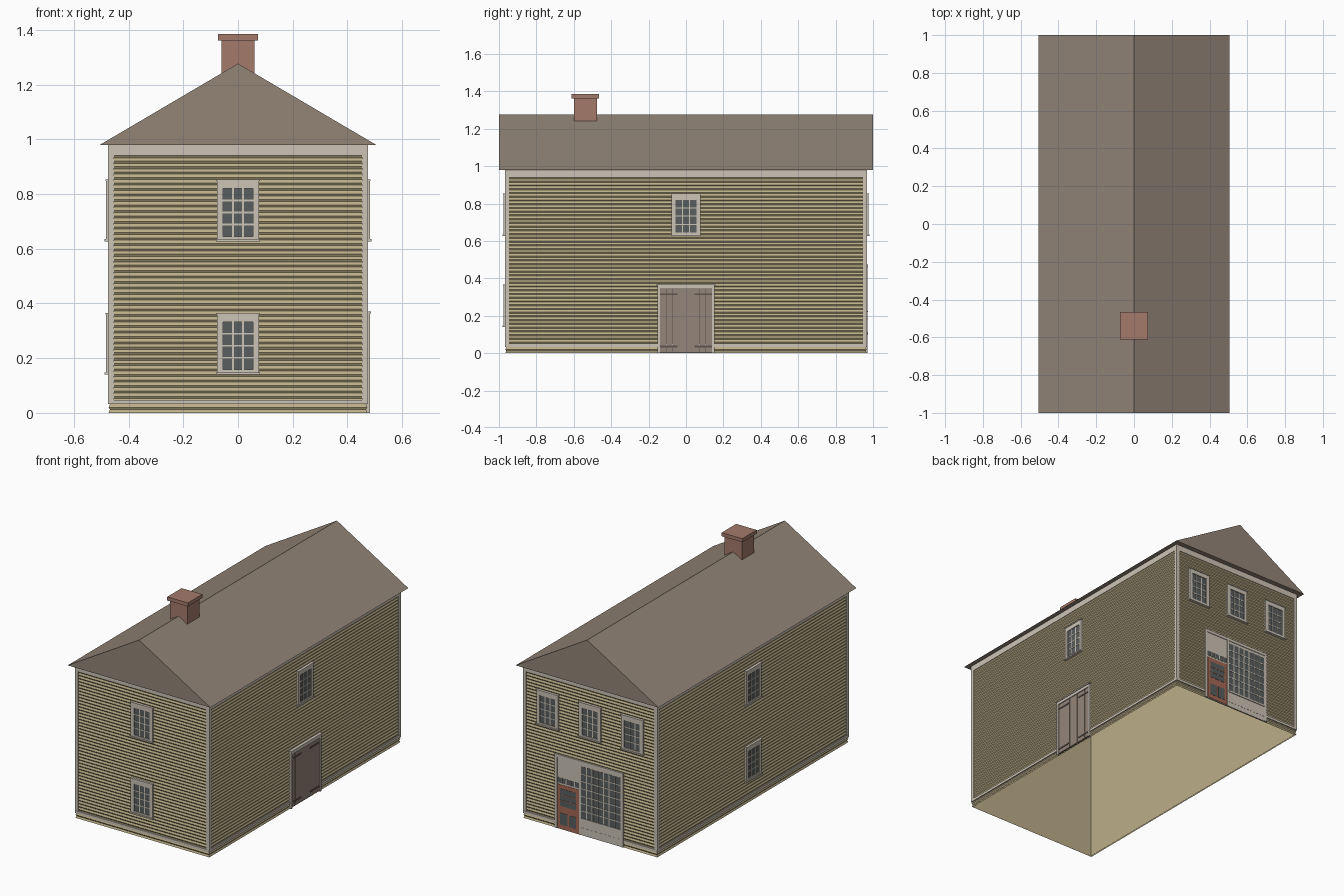
import bpy
import bmesh
from math import radians
from mathutils import Matrix, Vector

cube = bpy.data.objects.get("Cube")
if cube:
    bpy.data.objects.remove(cube, do_unlink=True)


def material(name, *rgb):
    linear = [((c / 255 + 0.055) / 1.055) ** 2.4 for c in rgb] + [1]
    m = bpy.data.materials.new(name)
    m.use_nodes = True
    m.diffuse_color = linear
    m.node_tree.nodes["Principled BSDF"].inputs["Base Color"].default_value = linear
    return m


TAN = material("tan siding", 188, 174, 137)
TRIM = material("pale trim", 204, 196, 182)
ROOF = material("brown shingle", 147, 133, 119)
BRICK = material("brick", 164, 122, 107)
GLASS = material("grey glass", 90, 94, 94)
PLANK = material("weathered plank", 149, 134, 122)
IRON = material("dark iron", 92, 83, 78)
RED = material("red wood", 164, 104, 82)

HALF_X, HALF_Y, EAVE = 0.467, 0.96, 0.98
# Each wall: turn about z, distance from the centre, half width
WALLS = {"front": (0, HALF_Y, HALF_X), "left": (90, HALF_X, HALF_Y),
         "back": (180, HALF_Y, HALF_X), "right": (270, HALF_X, HALF_Y)}


def finish(name, bm, mats):
    bmesh.ops.recalc_face_normals(bm, faces=bm.faces)
    mesh = bpy.data.meshes.new(name)
    bm.to_mesh(mesh)
    bm.free()
    for m in mats:
        mesh.materials.append(m)
    obj = bpy.data.objects.new(name, mesh)
    bpy.context.collection.objects.link(obj)
    return obj


def add_box(bm, lo, hi, index=0):
    lo, hi = Vector(lo), Vector(hi)
    mat = Matrix.Translation((lo + hi) / 2) @ Matrix.Diagonal((*(hi - lo), 1))
    verts = bmesh.ops.create_cube(bm, size=1, matrix=mat)["verts"]
    for f in {f for v in verts for f in v.link_faces}:
        f.material_index = index


def on_wall(name, wall, boxes, across=0, up=0):
    """Boxes as (material, u0, u1, z0, z1, depth0, depth1), set on a wall."""
    angle, dist, _ = WALLS[wall]
    mats = list(dict.fromkeys(b[0] for b in boxes))
    bm = bmesh.new()
    for m, u0, u1, z0, z1, d0, d1 in boxes:
        add_box(bm, (u0 + across, -dist - d1, z0 + up),
                (u1 + across, -dist - d0, z1 + up), mats.index(m))
    bm.transform(Matrix.Rotation(radians(angle), 4, "Z"))
    return finish(name, bm, mats)


def shell(name, rings):
    """Open-ended rectangular walls through rings of (z, offset)."""
    bm = bmesh.new()
    last = None
    for z, off in rings:
        x, y = HALF_X + off, HALF_Y + off
        ring = [bm.verts.new(p) for p in
                ((-x, -y, z), (x, -y, z), (x, y, z), (-x, y, z))]
        if last:
            for i in range(4):
                j = (i + 1) % 4
                bm.faces.new((last[i], last[j], ring[j], ring[i]))
        last = ring
    return finish(name, bm, [TAN])


def glazing(u0, u1, z0, z1, cols, rows, bar=0.006):
    """Glass with a grid of glazing bars."""
    parts = [(GLASS, u0, u1, z0, z1, 0, 0.009)]
    for i in range(1, cols):
        u = u0 + (u1 - u0) * i / cols
        parts.append((TRIM, u - bar / 2, u + bar / 2, z0, z1, 0.008, 0.011))
    for i in range(1, rows):
        z = z0 + (z1 - z0) * i / rows
        parts.append((TRIM, u0, u1, z - bar / 2, z + bar / 2, 0.008, 0.0108))
    return parts


# Clapboards with bevelled undersides, and the plain inner walls
boards = 49
pitch = EAVE / boards
rings = [(0, 0.005)]
for i in range(boards):
    z = i * pitch
    rings += [(z + pitch * 0.6, 0.003), (z + pitch, 0.006)]
rings = [(0, 0.006)]
for i in range(boards):
    z = i * pitch
    rings += [(z + pitch * 0.62, 0.001), (z + pitch, 0.006)]
shell("clapboard_walls", rings)
shell("inner_walls", [(0, -0.002), (EAVE, -0.002)])

# Corner boards, frieze and water table on every wall
for wall, (_, _, half) in WALLS.items():
    end = half + 0.008
    on_wall(wall + "_trim", wall, [
        (TRIM, -end, -end + 0.022, 0.036, EAVE, 0, 0.008),
        (TRIM, end - 0.022, end, 0.036, EAVE, 0, 0.008),
        (TRIM, -end, end, 0.943, EAVE, 0, 0.0078),
        (TRIM, -end, end, 0.032, 0.048, 0, 0.009)])

# Roof: closed triangular prism
bm = bmesh.new()
tri = [bm.verts.new(p) for p in ((-0.505, -1, EAVE), (0.505, -1, EAVE), (0, -1, 1.277))]
gable = bm.faces.new(tri)
ext = bmesh.ops.extrude_face_region(bm, geom=[gable], use_keep_orig=True)["geom"]
bmesh.ops.translate(bm, vec=(0, 2, 0),
                    verts=[g for g in ext if isinstance(g, bmesh.types.BMVert)])
finish("roof", bm, [ROOF])

# Chimney with cap
bm = bmesh.new()
add_box(bm, (-0.061, -0.6, 1.2), (0.061, -0.477, 1.362))
add_box(bm, (-0.073, -0.611, 1.362), (0.073, -0.465, 1.385))
finish("chimney", bm, [BRICK])

# Sash windows
window = [
    (TRIM, -0.077, -0.055, 0, 0.22, 0, 0.015),
    (TRIM, 0.055, 0.077, 0, 0.22, 0, 0.015),
    (TRIM, -0.055, 0.055, 0.19, 0.22, 0, 0.015),
    (TRIM, -0.055, 0.055, 0, 0.015, 0, 0.015),
    (TRIM, -0.08, 0.08, 0.217, 0.223, 0, 0.018),
    (TRIM, -0.081, 0.081, -0.003, 0.005, 0, 0.021),
] + glazing(-0.055, 0.055, 0.015, 0.19, 3, 4)
LOW, HIGH = 0.143, 0.63
for wall, u, z in (("front", 0, LOW), ("front", 0, HIGH), ("right", 0, LOW),
                   ("right", 0, HIGH), ("left", 0, HIGH),
                   ("back", -0.3, HIGH), ("back", 0, HIGH), ("back", 0.3, HIGH)):
    on_wall(wall + "_window", wall, window, u, z)

# Double plank door with strap hinges
door = [(TRIM, -0.153, -0.14, 0, 0.365, 0, 0.016),
        (TRIM, 0.14, 0.153, 0, 0.365, 0, 0.016),
        (TRIM, -0.14, 0.14, 0.345, 0.365, 0, 0.016),
        (TRIM, -0.158, 0.158, 0.363, 0.371, 0, 0.02),
        (IRON, -0.14, 0.14, 0.004, 0.345, 0, 0.008)]
for i in range(8):
    u = -0.14 + i * 0.035
    door.append((PLANK, u + 0.001, u + 0.034, 0.005, 0.344, 0, 0.011))
for side in (-1, 1):
    a, b = sorted((side * 0.045, side * 0.138))
    for z in (0.03, 0.31):
        door.append((IRON, a, b, z, z + 0.01, 0.01, 0.014))
on_wall("plank_doors", "left", door)

# Shop front: panel, grid window, transom and glazed door
shop = [(TRIM, -0.25, 0.235, 0, 0.472, 0, 0.008),
        (TRIM, -0.25, 0.235, 0.456, 0.475, 0, 0.012),
        (TRIM, -0.25, -0.232, 0, 0.456, 0, 0.011),
        (TRIM, -0.076, -0.064, 0, 0.456, 0, 0.011),
        (TRIM, 0.215, 0.235, 0, 0.456, 0, 0.011),
        (TRIM, -0.066, 0.217, 0.1, 0.11, 0, 0.013)]
shop += glazing(-0.064, 0.215, 0.11, 0.44, 7, 7)
shop += glazing(-0.23, -0.078, 0.295, 0.328, 5, 1)
shop += [(RED, -0.23, -0.078, 0.004, 0.285, 0, 0.01),
         (GLASS, -0.21, -0.098, 0.15, 0.26, 0, 0.0115),
         (GLASS, -0.21, -0.16, 0.03, 0.105, 0, 0.0115),
         (GLASS, -0.148, -0.098, 0.03, 0.105, 0, 0.0115)]
for z in (0.187, 0.223):
    shop.append((RED, -0.21, -0.098, z - 0.002, z + 0.002, 0.01, 0.013))
on_wall("shop_front", "back", shop)
